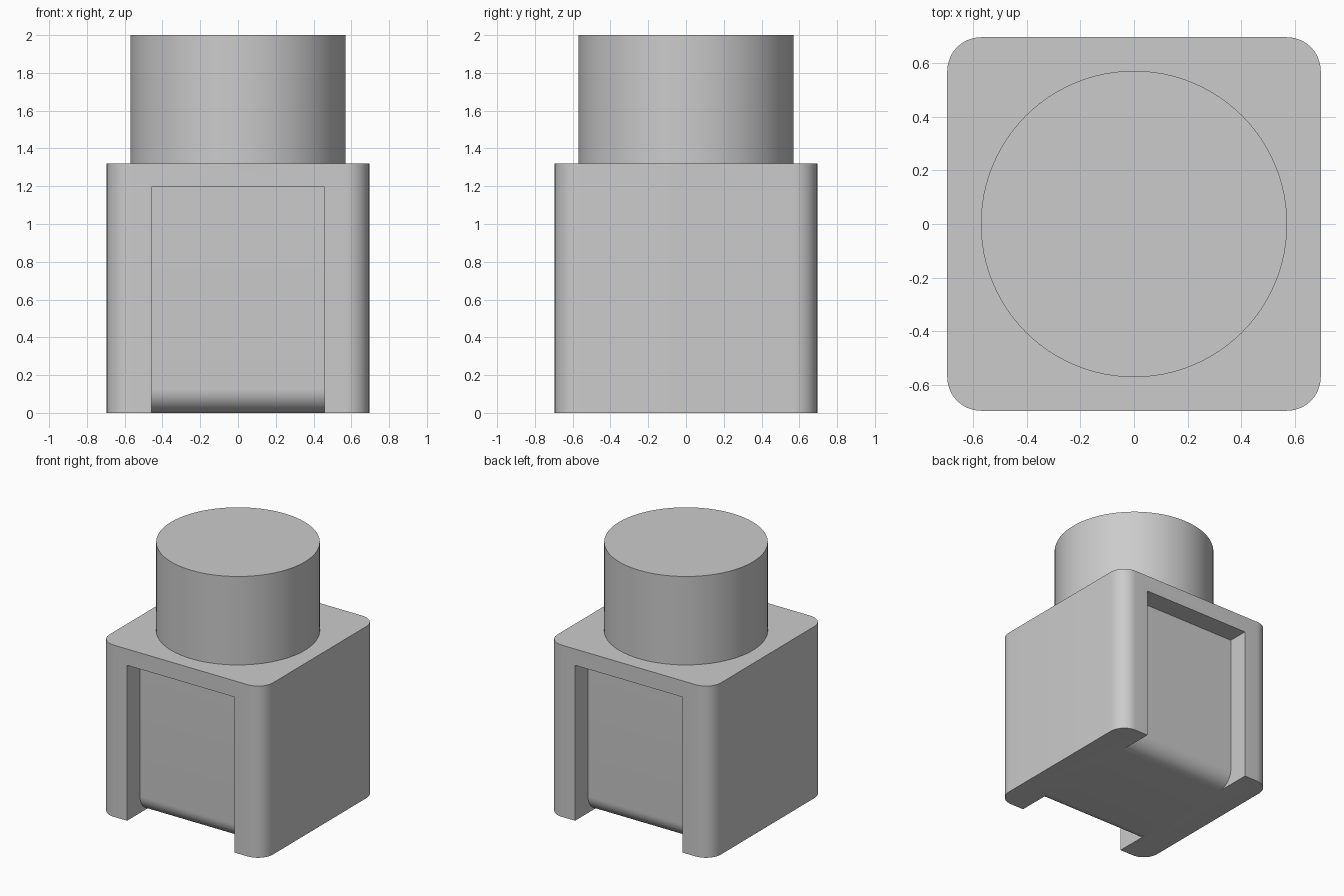
import bpy, bmesh
from math import sin, cos, pi, radians

HALF, BODY_TOP, TOP = 0.695, 1.32, 2.0
RADIUS = 0.126                      # corner and fillet radius
SLOT_HALF, SLOT_TOP, SLOT_DEPTH = 0.457, 1.195, 0.158

old = bpy.data.objects.get("Cube")
if old:
    bpy.data.objects.remove(old)

grey = bpy.data.materials.new("plain grey")
grey.use_nodes = True
colour = (0.6, 0.6, 0.6, 1)
grey.diffuse_color = colour
grey.node_tree.nodes["Principled BSDF"].inputs["Base Color"].default_value = colour


def arc(cx, cy, start, steps=12):
    """Quarter circle of fillet radius, counter-clockwise from start."""
    return [(cx + RADIUS * cos(start + i * pi / 2 / steps),
             cy + RADIUS * sin(start + i * pi / 2 / steps)) for i in range(steps + 1)]


def prism(name, points, offset):
    """Extrude a closed 3D outline by an offset."""
    bm = bmesh.new()
    face = bm.faces.new([bm.verts.new(p) for p in points])
    side = bmesh.ops.extrude_face_region(bm, geom=[face])["geom"]
    bmesh.ops.translate(bm, vec=offset,
                        verts=[v for v in side if isinstance(v, bmesh.types.BMVert)])
    bmesh.ops.recalc_face_normals(bm, faces=bm.faces)
    mesh = bpy.data.meshes.new(name)
    bm.to_mesh(mesh)
    bm.free()
    obj = bpy.data.objects.new(name, mesh)
    bpy.context.collection.objects.link(obj)
    mesh.materials.append(grey)
    return obj


def smooth(obj):
    bpy.ops.object.select_all(action="DESELECT")
    obj.select_set(True)
    bpy.context.view_layer.objects.active = obj
    bpy.ops.object.shade_smooth_by_angle(angle=radians(30))


# Body: square block with rounded upright corners
c = HALF - RADIUS
outline = []
for i, (sx, sy) in enumerate([(1, 1), (-1, 1), (-1, -1), (1, -1)]):
    outline += arc(sx * c, sy * c, i * pi / 2)
body = prism("body", [(x, y, 0) for x, y in outline], (0, 0, BODY_TOP))

# Front and back slots, leaving a rounded lower edge on the inner wall
wall = HALF - SLOT_DEPTH
fillet = arc(wall - RADIUS, RADIUS, -pi / 2)
profile = [(wall - RADIUS, -0.1)] + fillet + [(wall, SLOT_TOP), (1, SLOT_TOP), (1, -0.1)]
for name, s in (("front_slot_cutter", -1), ("back_slot_cutter", 1)):
    cutter = prism(name, [(-SLOT_HALF, s * y, z) for y, z in profile], (2 * SLOT_HALF, 0, 0))
    cutter.hide_render = True
    cut = body.modifiers.new(name, "BOOLEAN")
    cut.operation, cut.solver, cut.object = "DIFFERENCE", "EXACT", cutter
    bpy.context.view_layer.objects.active = body
    bpy.ops.object.modifier_apply(modifier=name)
    bpy.data.objects.remove(cutter)
smooth(body)

# Round post on top
bpy.ops.mesh.primitive_cylinder_add(vertices=96, radius=0.57, depth=TOP - BODY_TOP,
                                    location=(0, 0, (TOP + BODY_TOP) / 2))
post = bpy.context.object
post.name = "top_post"
post.data.materials.append(grey)
smooth(post)
